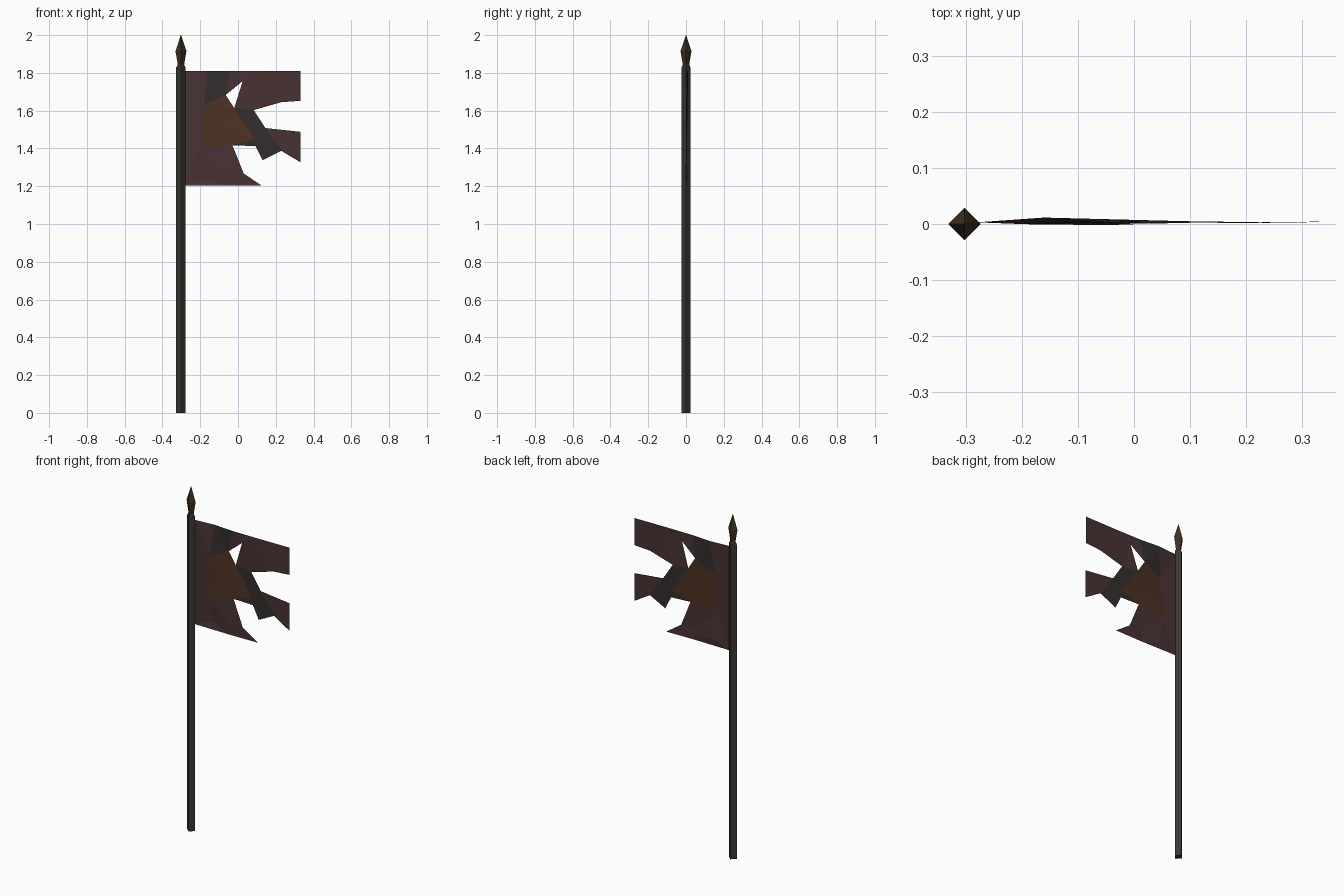
import bpy
from math import pi, cos, sin
from mathutils import Vector
from mathutils.geometry import delaunay_2d_cdt

if "Cube" in bpy.data.objects:
    bpy.data.objects.remove(bpy.data.objects["Cube"])

POLE_X = -0.302


def material(name, rgb):
    m = bpy.data.materials.new(name)
    m.diffuse_color = (*rgb, 1)
    m.use_nodes = True
    m.node_tree.nodes["Principled BSDF"].inputs["Base Color"].default_value = m.diffuse_color
    return m


def make_object(name, verts, faces, mats):
    me = bpy.data.meshes.new(name)
    me.from_pydata(verts, [], faces)
    for m in mats:
        me.materials.append(m)
    ob = bpy.data.objects.new(name, me)
    bpy.context.collection.objects.link(ob)
    return ob


def square_lathe(name, profile, mat):
    """Four-sided spindle, corners on the axes; profile holds (radius, z)."""
    verts = [(POLE_X + r * cos(k * pi / 2), r * sin(k * pi / 2), z)
             for r, z in profile for k in range(4)]
    faces = [(4 * i + k, 4 * i + (k + 1) % 4, 4 * i + 4 + (k + 1) % 4, 4 * i + 4 + k)
             for i in range(len(profile) - 1) for k in range(4)]
    n = len(verts)
    faces += [(3, 2, 1, 0), (n - 4, n - 3, n - 2, n - 1)]
    return make_object(name, verts, faces, [mat])


wood = material("weathered_wood", (0.04, 0.039, 0.03))
rust = material("rusty_iron", (0.05, 0.03, 0.014))
cloth = [material("maroon_cloth", (0.066, 0.032, 0.034)),
         material("rust_stain", (0.075, 0.032, 0.017)),
         material("dark_stain", (0.033, 0.027, 0.026))]

# Pole and spear finial
square_lathe("pole", [(0.025, 0), (0.025, 1.83)], wood)
square_lathe("spear_tip", [(0.023, 1.83), (0.017, 1.845), (0.029, 1.915), (0.001, 2.0)], rust)

# Torn cloth: outline (x, z), hole, and inner crease points
outline = [(-0.28, 1.81), (-0.16, 1.81), (-0.04, 1.81), (0.13, 1.81), (0.33, 1.81),
           (0.33, 1.652), (0.23, 1.645), (0.083, 1.603), (0.145, 1.508), (0.33, 1.488),
           (0.33, 1.327), (0.23, 1.387), (0.13, 1.337), (0.093, 1.412), (-0.03, 1.417),
           (0.03, 1.268), (0.125, 1.203), (-0.06, 1.203), (-0.28, 1.203),
           (-0.28, 1.43), (-0.28, 1.61)]
hole = [(0.025, 1.757), (-0.065, 1.683), (-0.02, 1.613)]
creases = [(-0.18, 1.63), (-0.2, 1.4), (-0.08, 1.52), (-0.17, 1.25), (-0.05, 1.25), (0.09, 1.45)]


def loop(start, count):
    return [(start + i, start + (i + 1) % count) for i in range(count)]


n, h = len(outline), len(hole)
points = [Vector(p) for p in outline + hole + creases]
pts, _, tris, *_ = delaunay_2d_cdt(points, loop(0, n) + loop(n, h), [], 1, 1e-5)
hole_mid = Vector((-0.02, 1.684))
tris = [t for t in tris if (sum((pts[i] for i in t), Vector((0, 0))) / 3 - hole_mid).length > 0.005]


def ripple(p):
    fade = max(0.15, 1 - abs(p.x + 0.18) / 0.35) if p.x > -0.27 else 0
    return 0.003 + 0.009 * fade * sin(9 * p.y + 14 * p.x)


flag = make_object("torn_flag", [(p.x, ripple(p), p.y) for p in pts], tris, cloth)

# Stain each facet by the nearest colour seed (x, z, material)
seeds = [(-0.23, 1.7, 0), (-0.02, 1.77, 0), (0.2, 1.73, 0), (0.26, 1.42, 0), (-0.2, 1.3, 0),
         (-0.05, 1.27, 0), (0.05, 1.68, 0), (-0.24, 1.5, 0),
         (-0.1, 1.58, 1), (0.01, 1.54, 1),
         (-0.12, 1.71, 2), (0.12, 1.47, 2), (0.09, 1.54, 2)]
for f in flag.data.polygons:
    c = f.center
    f.material_index = min(seeds, key=lambda s: (s[0] - c.x) ** 2 + (s[1] - c.z) ** 2)[2]
